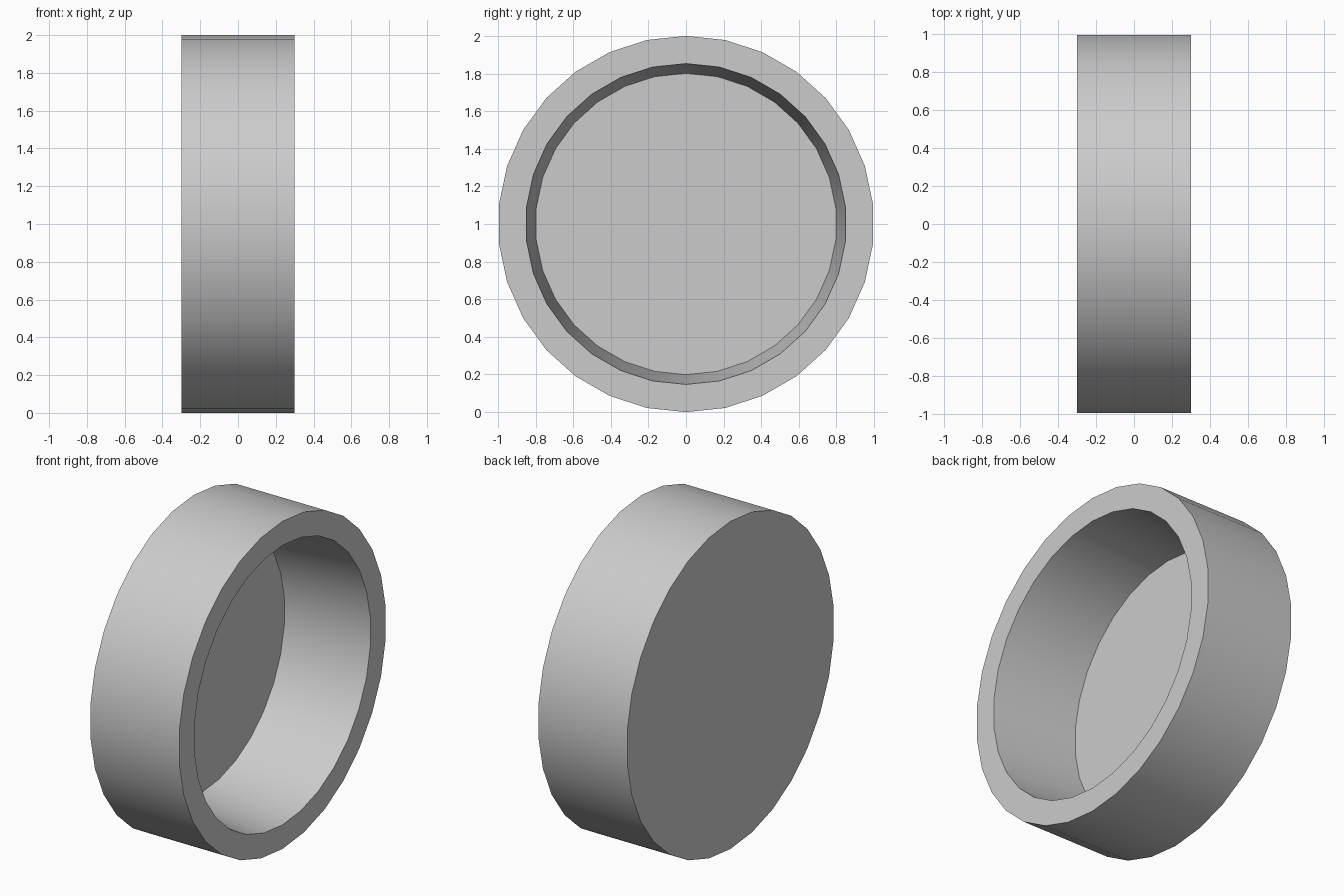
import bpy
import bmesh
from math import sin, cos, pi, radians

cube = bpy.data.objects.get("Cube")
if cube:
    bpy.data.objects.remove(cube, do_unlink=True)

SIDES = 30

# Plain grey material
grey = bpy.data.materials.new("grey")
grey.use_nodes = True
colour = (0.6, 0.6, 0.6, 1)
grey.diffuse_color = colour
grey.node_tree.nodes["Principled BSDF"].inputs["Base Color"].default_value = colour


def ring(bm, x, radius):
    """Circle of vertices around the x axis, with one vertex at the top."""
    angles = [2 * pi * i / SIDES for i in range(SIDES)]
    return [bm.verts.new((x, radius * sin(a), 1 + radius * cos(a))) for a in angles]


# Round shallow cup: closed at -x, tapered recess open at +x
bm = bmesh.new()
profile = [(-0.3, 1), (0.3, 1), (0.3, 0.853), (-0.245, 0.801)]
rings = [ring(bm, x, r) for x, r in profile]
for a, b in zip(rings, rings[1:]):
    for i in range(SIDES):
        j = (i + 1) % SIDES
        bm.faces.new((a[i], a[j], b[j], b[i]))
bm.faces.new(rings[0])
bm.faces.new(rings[-1])
bmesh.ops.recalc_face_normals(bm, faces=bm.faces)

mesh = bpy.data.meshes.new("round_cup")
bm.to_mesh(mesh)
bm.free()
mesh.materials.append(grey)
cup = bpy.data.objects.new("round_cup", mesh)
bpy.context.collection.objects.link(cup)

# Smooth walls with sharp rims
bpy.ops.object.select_all(action="DESELECT")
cup.select_set(True)
bpy.context.view_layer.objects.active = cup
bpy.ops.object.shade_smooth_by_angle(angle=radians(30))
